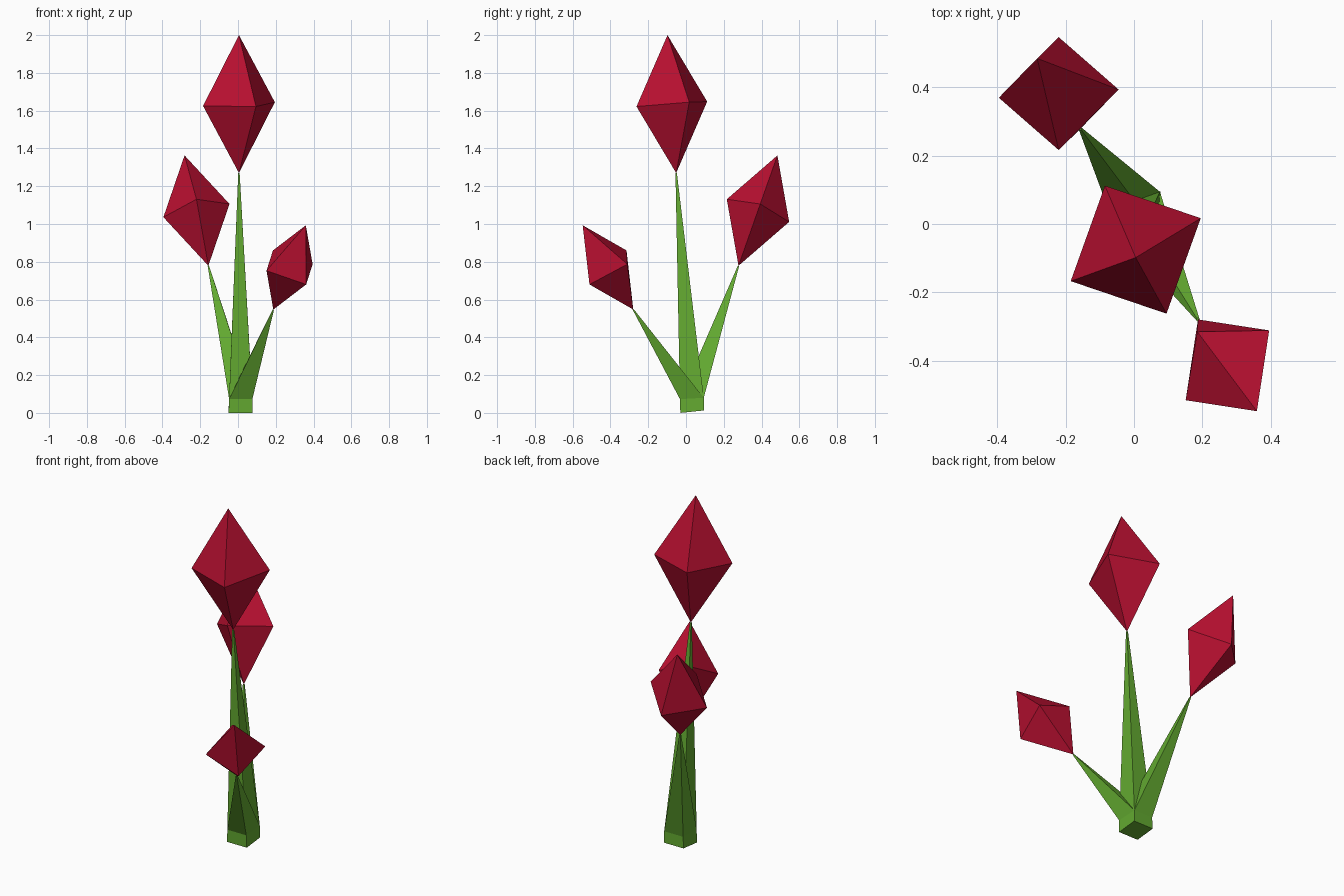
import bpy
import bmesh
from mathutils import Vector

cube = bpy.data.objects.get("Cube")
if cube:
    bpy.data.objects.remove(cube, do_unlink=True)


def make_material(name, color):
    mat = bpy.data.materials.new(name)
    mat.use_nodes = True
    mat.diffuse_color = color
    mat.node_tree.nodes["Principled BSDF"].inputs["Base Color"].default_value = color
    return mat


leaf_green = make_material("leaf green", (0.125, 0.40, 0.03, 1))
petal_red = make_material("petal red", (0.48, 0.005, 0.03, 1))


def hull_object(name, points, mat):
    """Flat-shaded convex solid around a handful of points."""
    bm = bmesh.new()
    for p in points:
        bm.verts.new(p)
    bmesh.ops.convex_hull(bm, input=bm.verts)
    bmesh.ops.dissolve_limit(bm, angle_limit=0.01, verts=bm.verts, edges=bm.edges)
    bmesh.ops.recalc_face_normals(bm, faces=bm.faces)
    mesh = bpy.data.meshes.new(name)
    bm.to_mesh(mesh)
    bm.free()
    mesh.materials.append(mat)
    obj = bpy.data.objects.new(name, mesh)
    bpy.context.collection.objects.link(obj)
    return obj


def square_ring(x0, x1, y0, y1, z_front, z_back):
    return [Vector((x, y, z)) for y, z in ((y0, z_front), (y1, z_back))
            for x in (x0, x1)]


# Square foot shared by all three stems
foot_bottom = square_ring(-0.05, 0.078, -0.03, 0.095, 0.0, 0.013)
foot_top = square_ring(-0.047, 0.076, -0.032, 0.094, 0.073, 0.08)
hull_object("stem_foot", foot_bottom + foot_top, leaf_green)

# Each flower: centre, half length towards the tip, two half widths
flowers = {
    "tall": ((0.005, -0.075, 1.635), (0, -0.023, 0.365),
             (-0.19, -0.092, -0.01), (0.09, -0.187, -0.013)),
    "back": ((-0.22, 0.381, 1.071), (-0.063, 0.103, 0.292),
             (-0.175, -0.012, -0.035), (0, -0.165, 0.06)),
    "front": ((0.273, -0.413, 0.77), (0.086, -0.134, 0.223),
              (-0.088, 0.098, 0.09), (0.122, 0.102, 0.017)),
}

for name, vectors in flowers.items():
    centre, *axes = map(Vector, vectors)

    # Eight-sided bud
    hull_object(name + "_flower_bud",
                [centre + sign * axis for axis in axes for sign in (1, -1)],
                petal_red)

    # Stem tapering from the foot to the base of the bud
    tip = centre - axes[0]
    middle = sum(foot_top, Vector()) / 4
    tip_ring = [tip + (p - middle) * 0.06 for p in foot_top]
    hull_object(name + "_stem", foot_top + tip_ring, leaf_green)
